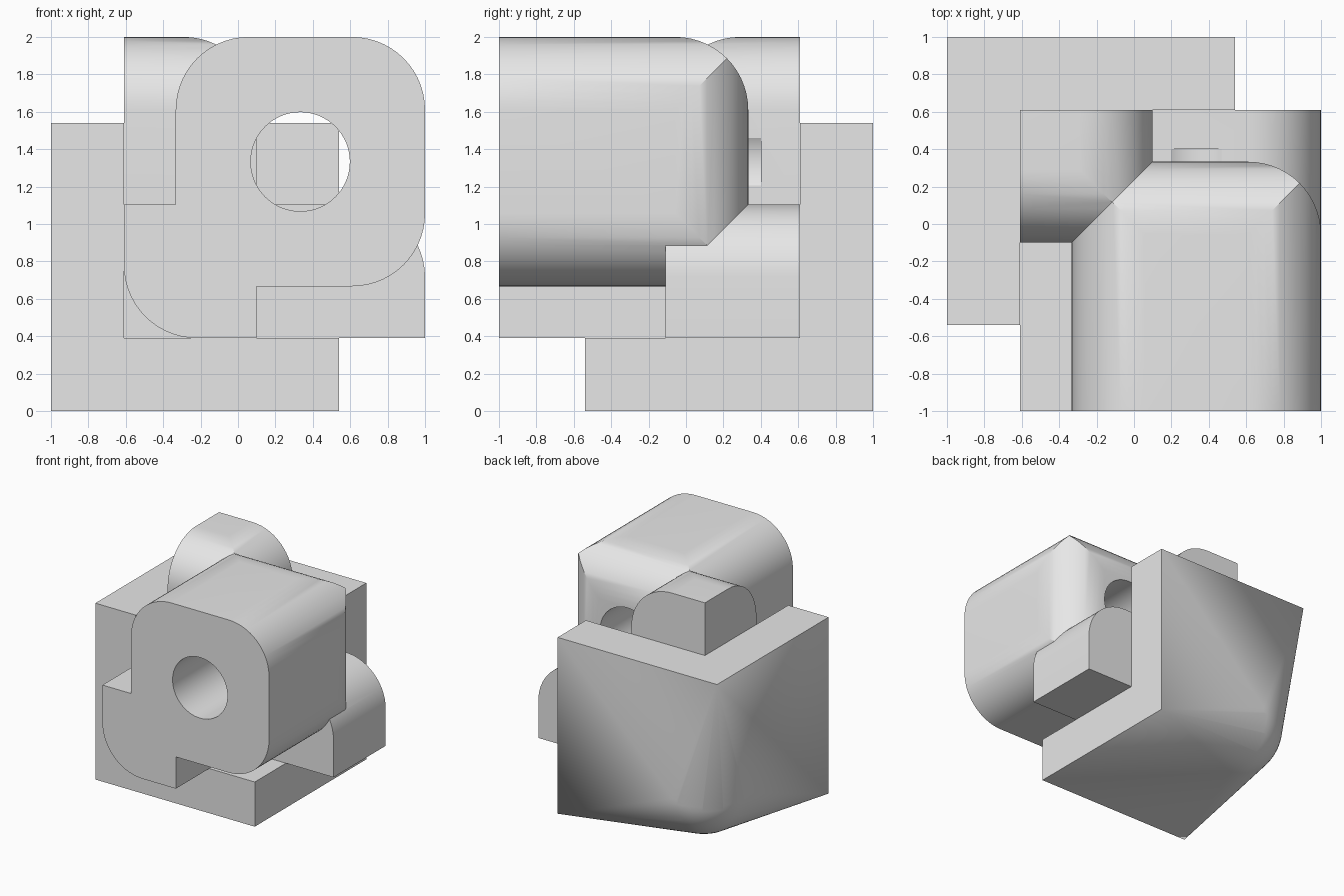
import bpy, bmesh, math
from mathutils import Vector, Matrix

cube = bpy.data.objects.get("Cube")
if cube:
    bpy.data.objects.remove(cube, do_unlink=True)

grey = bpy.data.materials.new("light_grey")
grey.use_nodes = True
grey.diffuse_color = (0.8, 0.8, 0.8, 1)
grey.node_tree.nodes["Principled BSDF"].inputs["Base Color"].default_value = (0.8, 0.8, 0.8, 1)

R = 0.39       # fillet radius
WALL = 0.39    # thickness of the corner walls
SIZE = 1.54    # side of the corner block
IN = 1 - WALL  # inner wall planes at x = -IN and y = IN
FAR = 3.0      # overshoot for sides that must not clip


def make_object(name, bm):
    bmesh.ops.recalc_face_normals(bm, faces=bm.faces)
    mesh = bpy.data.meshes.new(name)
    bm.to_mesh(mesh)
    bm.free()
    mesh.materials.append(grey)
    obj = bpy.data.objects.new(name, mesh)
    bpy.context.collection.objects.link(obj)
    return obj


def outline(u0, v0, u1, v1, radii, steps=14):
    """Rectangle with a radius per corner, counter-clockwise from (u0, v0)."""
    corners = [Vector(c) for c in ((u0, v0), (u1, v0), (u1, v1), (u0, v1))]
    pts = []
    for i, (p, r) in enumerate(zip(corners, radii)):
        if not r:
            pts.append(p)
            continue
        back = (corners[i - 1] - p).normalized()
        ahead = (corners[(i + 1) % 4] - p).normalized()
        centre = p + r * (back + ahead)
        for k in range(steps + 1):
            t = k / steps * math.pi / 2
            pts.append(centre - r * (math.cos(t) * ahead + math.sin(t) * back))
    return pts


def prism(name, pts, axis, lo, hi):
    """Extrude a flat outline along the named axis."""
    place = {"x": lambda u, v, s: (s, u, v),
             "y": lambda u, v, s: (u, s, v),
             "z": lambda u, v, s: (u, v, s)}[axis]
    bm = bmesh.new()
    a, b = ([bm.verts.new(place(p[0], p[1], s)) for p in pts] for s in (lo, hi))
    bm.faces.new(a)
    bm.faces.new(b)
    n = len(pts)
    for i in range(n):
        j = (i + 1) % n
        bm.faces.new((a[i], a[j], b[j], b[i]))
    return make_object(name, bm)


def combine(obj, tool, operation):
    mod = obj.modifiers.new(operation.lower(), "BOOLEAN")
    mod.operation, mod.solver, mod.object = operation, "EXACT", tool
    bpy.context.view_layer.objects.active = obj
    bpy.ops.object.modifier_apply(modifier=mod.name)
    bpy.data.objects.remove(tool, do_unlink=True)


# Main body: rounded square block, also rounded along its upper and side rear edges
LOW, BACK = 0.667, 0.333
core = prism("core_body", outline(-BACK, LOW, 1, 2, (R, R, R, R)), "y", -1, BACK)
combine(core, prism("top_round", outline(-FAR, -FAR, BACK, 2, (0, 0, R, 0)),
                    "x", -FAR, FAR), "INTERSECT")
combine(core, prism("side_round", outline(-FAR, -FAR, 1, BACK, (0, 0, R, 0)),
                    "z", -FAR, FAR), "INTERSECT")

# Upright key, rounded on its two inner top edges
KEY = 0.10
upright = prism("upright_key", outline(-IN, WALL, KEY, 2, (0, 0, R, 0)), "y", -KEY, IN)
combine(upright, prism("key_round", outline(-KEY, -FAR, FAR, 2, (0, 0, 0, R)),
                       "x", -FAR, FAR), "INTERSECT")

# Side key with one rounded end, and front key with a rounded lower corner
TOP = 1.105
side = prism("side_key", outline(-IN, WALL, 1, TOP, (0, 0, R, 0)), "y", -0.11, IN)
front = prism("front_key", outline(-IN, WALL, KEY, TOP, (R, 0, 0, 0)), "y", -1, IN)
for key in (upright, side, front):
    combine(core, key, "UNION")

# Round hole through the front
bm = bmesh.new()
bmesh.ops.create_cone(bm, cap_ends=True, segments=64, radius1=0.265, radius2=0.265,
                      depth=2.4,
                      matrix=Matrix.Translation((0.333, -0.8, 1.333))
                      @ Matrix.Rotation(math.pi / 2, 4, "X"))
combine(core, make_object("hole_cutter", bm), "DIFFERENCE")

# Corner block: box whose outer corner is a ball, with fillets tapering to the far corners
BALL = 0.43
bm = bmesh.new()
bmesh.ops.create_uvsphere(bm, u_segments=64, v_segments=32, radius=BALL,
                          matrix=Matrix.Translation((BALL - 1, 1 - BALL, BALL)))
bmesh.ops.delete(bm, geom=bm.edges[:], context="EDGES_FACES")
for i in range(1, 8):
    a, b, c = (SIZE * (i >> k & 1) for k in range(3))
    bm.verts.new((a - 1, 1 - b, c))
bmesh.ops.convex_hull(bm, input=bm.verts[:])
bmesh.ops.delete(bm, geom=[v for v in bm.verts if not v.link_faces], context="VERTS")
bmesh.ops.dissolve_limit(bm, angle_limit=math.radians(0.2), verts=bm.verts[:],
                         edges=bm.edges[:])
block = make_object("corner_block", bm)
combine(block, prism("pocket_cutter", outline(-IN, -FAR, FAR, IN, (0, 0, 0, 0)),
                     "z", WALL, FAR), "DIFFERENCE")

# Smooth the rounded surfaces, keep real edges crisp
for obj in (core, block):
    bpy.ops.object.select_all(action="DESELECT")
    obj.select_set(True)
    bpy.context.view_layer.objects.active = obj
    bpy.ops.object.shade_smooth_by_angle(angle=math.radians(25))
